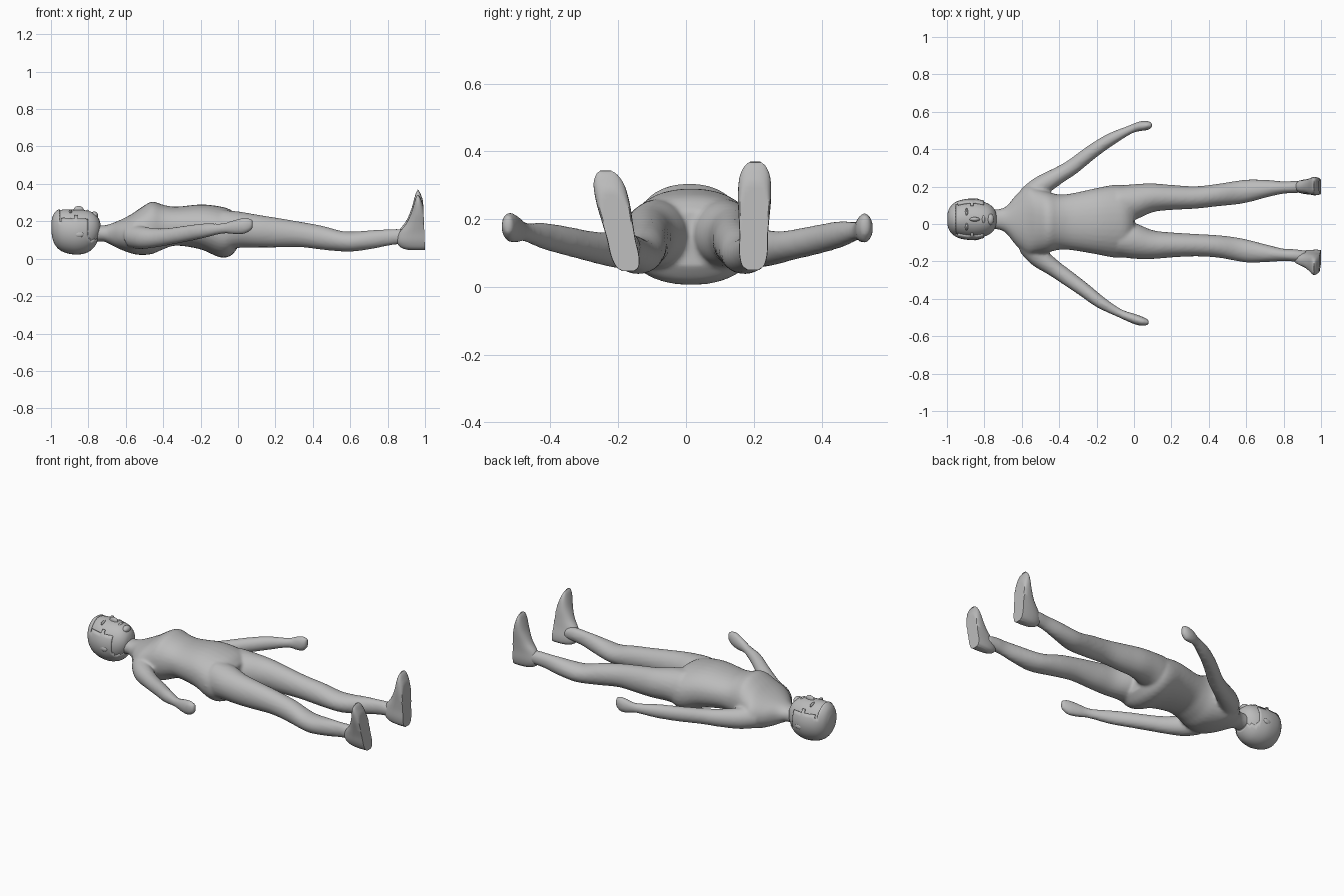
import bpy, bmesh, math
from mathutils import Vector

cube = bpy.data.objects.get("Cube")
if cube:
    bpy.data.objects.remove(cube, do_unlink=True)

grey = bpy.data.materials.new("plain grey")
grey.use_nodes = True
COLOUR = (0.5, 0.5, 0.5, 1)
grey.diffuse_color = COLOUR
grey.node_tree.nodes["Principled BSDF"].inputs["Base Color"].default_value = COLOUR


def smooth_rows(rows, steps=4):
    """Catmull-Rom interpolation of a list of rings."""
    out = []
    for i in range(len(rows) - 1):
        a, b, c, d = (rows[max(0, min(len(rows) - 1, i + k))] for k in (-1, 0, 1, 2))
        for s in range(steps):
            t = s / steps
            out.append([0.5 * (2 * q + (r - p) * t + (2 * p - 5 * q + 4 * r - w) * t * t
                               + (3 * q - p - 3 * r + w) * t ** 3)
                        for p, q, r, w in zip(a, b, c, d)])
    out.append(list(rows[-1]))
    return out


def loft(bm, rows, sides=24, up=Vector((0, 0, 1)), side=None, power=1.0):
    """Closed tube; each row is x, y, z, half width, half height."""
    rows = smooth_rows(rows)
    rings = []
    for i, (x, y, z, w, h) in enumerate(rows):
        s = side
        if s is None:                       # turn with the path
            p, n = rows[max(0, i - 1)], rows[min(len(rows) - 1, i + 1)]
            s = up.cross(Vector((n[0] - p[0], n[1] - p[1], 0))).normalized()
        ring = []
        for k in range(sides):
            a = 2 * math.pi * k / sides
            c, d = math.cos(a), math.sin(a)
            c = math.copysign(abs(c) ** power, c)
            d = math.copysign(abs(d) ** power, d)
            ring.append(bm.verts.new(Vector((x, y, z)) + s * w * c + up * h * d))
        rings.append(ring)
    for r0, r1 in zip(rings, rings[1:]):
        for k in range(sides):
            j = (k + 1) % sides
            bm.faces.new((r0[k], r0[j], r1[j], r1[k]))
    bm.faces.new(rings[0][::-1])
    bm.faces.new(rings[-1])


def make(name, bm, angle=60):
    bmesh.ops.recalc_face_normals(bm, faces=bm.faces[:])
    me = bpy.data.meshes.new(name)
    bm.to_mesh(me)
    bm.free()
    me.materials.append(grey)
    ob = bpy.data.objects.new(name, me)
    bpy.context.collection.objects.link(ob)
    bpy.ops.object.select_all(action='DESELECT')
    ob.select_set(True)
    bpy.context.view_layer.objects.active = ob
    bpy.ops.object.shade_smooth_by_angle(angle=math.radians(angle))
    return ob


Y = Vector((0, 1, 0))

# Body: torso, legs and arms blended into one skin
body = bmesh.new()
torso = [  # x, y, bottom z, top z, half width
    (-.78, .025, .09, .18, .052), (-.72, .025, .092, .178, .055),
    (-.68, .022, .075, .187, .075), (-.63, .02, .05, .207, .135),
    (-.57, .02, .028, .238, .185), (-.52, .015, .02, .272, .175),
    (-.46, .01, .025, .305, .162), (-.40, .01, .05, .288, .148),
    (-.33, .012, .07, .278, .152), (-.20, .015, .05, .29, .177),
    (-.10, .015, .008, .28, .195), (-.04, .015, .015, .262, .185),
    (.0, .015, .06, .225, .13)]
loft(body, [(x, y, (lo + hi) / 2, w, (hi - lo) / 2) for x, y, lo, hi, w in torso],
     sides=32, side=Y, power=.92)

leg = [  # x, z, half width, half height, left y, right y
    (-.08, .15, .09, .11, .115, -.085), (0, .155, .096, .098, .117, -.09),
    (.1, .148, .077, .088, .14, -.11), (.2, .14, .067, .08, .142, -.112),
    (.33, .13, .06, .068, .142, -.113), (.45, .112, .06, .064, .155, -.12),
    (.55, .094, .063, .055, .168, -.135), (.62, .092, .06, .053, .178, -.147),
    (.72, .103, .045, .05, .19, -.158), (.8, .113, .033, .044, .195, -.165),
    (.86, .118, .033, .041, .198, -.168), (.92, .115, .03, .035, .2, -.172)]
for col in (4, 5):
    loft(body, [(r[0], r[col], r[1], r[2], r[3]) for r in leg], side=Y)

arm_size = [(.065, .065), (.056, .06), (.045, .05), (.042, .045), (.038, .043),
            (.033, .039), (.023, .028), (.026, .04), (.025, .043), (.013, .026)]
arm_paths = [
    [(-.56, .14, .12), (-.50, .20, .115), (-.40, .262, .115), (-.33, .305, .122),
     (-.22, .39, .14), (-.12, .455, .155), (-.02, .505, .165), (.03, .522, .17),
     (.07, .527, .175), (.097, .53, .185)],
    [(-.56, -.11, .12), (-.51, -.175, .112), (-.43, -.235, .112), (-.36, -.285, .12),
     (-.27, -.35, .135), (-.18, -.418, .15), (-.08, -.475, .162), (-.01, -.503, .17),
     (.04, -.52, .177), (.08, -.527, .185)]]
for path in arm_paths:
    loft(body, [p + s for p, s in zip(path, arm_size)])
skin = make("body", body)
mod = skin.modifiers.new("blend", 'REMESH')
mod.mode = 'VOXEL'
mod.voxel_size = .009
mod.use_smooth_shade = True
mod = skin.modifiers.new("soften", 'SMOOTH')
mod.factor = .5
mod.iterations = 5

# Head, lying face up
head_rows = [  # x, bottom z, top z, half width
    (-.995, .15, .19, .02), (-.98, .09, .235, .058), (-.94, .048, .262, .09),
    (-.87, .03, .262, .103), (-.81, .038, .258, .095), (-.77, .065, .243, .078),
    (-.745, .105, .215, .052), (-.735, .135, .185, .02)]


def head_loft(grow):
    bm = bmesh.new()
    loft(bm, [(x - grow * .4, .025, (lo + hi) / 2, w + grow, (hi - lo) / 2 + grow)
              for x, lo, hi, w in head_rows], sides=32, side=Y)
    return bm


make("head", head_loft(0))

# Hair cap with an opening for the face and jaw
hair = head_loft(.008)
opening = []
for f in hair.faces:
    c = f.calc_center_median()
    face = c.z > .19 and c.x > -.955 and abs(c.y - .025) < .085
    jaw = c.x > -.80 and c.z > .10
    if face or jaw or c.x > -.755:
        opening.append(f)
bmesh.ops.delete(hair, geom=opening, context='FACES')
cap = make("hair", hair)
mod = cap.modifiers.new("thickness", 'SOLIDIFY')
mod.thickness = .012
mod.offset = -1

# Facial features and ears: small ellipsoids
features = {
    "nose": (-.852, .025, .258, .028, .012, .024),
    "lips": (-.805, .025, .25, .009, .022, .012),
    "chin": (-.768, .025, .232, .02, .03, .02),
    "left_brow": (-.895, .06, .25, .008, .026, .014),
    "right_brow": (-.895, -.01, .25, .008, .026, .014),
    "left_ear": (-.85, .128, .13, .026, .009, .016),
    "right_ear": (-.85, -.078, .13, .026, .009, .016)}
for name, (x, y, z, sx, sy, sz) in features.items():
    bm = bmesh.new()
    bmesh.ops.create_uvsphere(bm, u_segments=16, v_segments=10, radius=1)
    bmesh.ops.scale(bm, vec=(sx, sy, sz), verts=bm.verts[:])
    bmesh.ops.translate(bm, vec=(x, y, z), verts=bm.verts[:])
    make(name, bm)

# Feet: stacked from heel to toe, cut flat at the sole
foot_rows = [  # z, instep x, half width
    (.05, .91, .018), (.065, .87, .034), (.10, .848, .042), (.15, .862, .042),
    (.20, .898, .045), (.26, .925, .049), (.32, .942, .046), (.355, .953, .032),
    (.37, .965, .014)]
for name, y0, lean, size in (("left_foot", .198, .02, 1), ("right_foot", -.172, -.21, .93)):
    bm = bmesh.new()
    rows = []
    for z, front, w in foot_rows:
        mid = .975 - .04 * (z - .05)
        rows.append((mid, y0 + lean * (z - .06), z * size, w, mid - front))
    loft(bm, rows, side=Y, up=Vector((1, 0, 0)), power=.85)
    for v in bm.verts:
        v.co.x = min(v.co.x, 1 - .04 * (v.co.z - .05))
    bmesh.ops.remove_doubles(bm, verts=bm.verts[:], dist=.0005)
    make(name, bm, 40)
